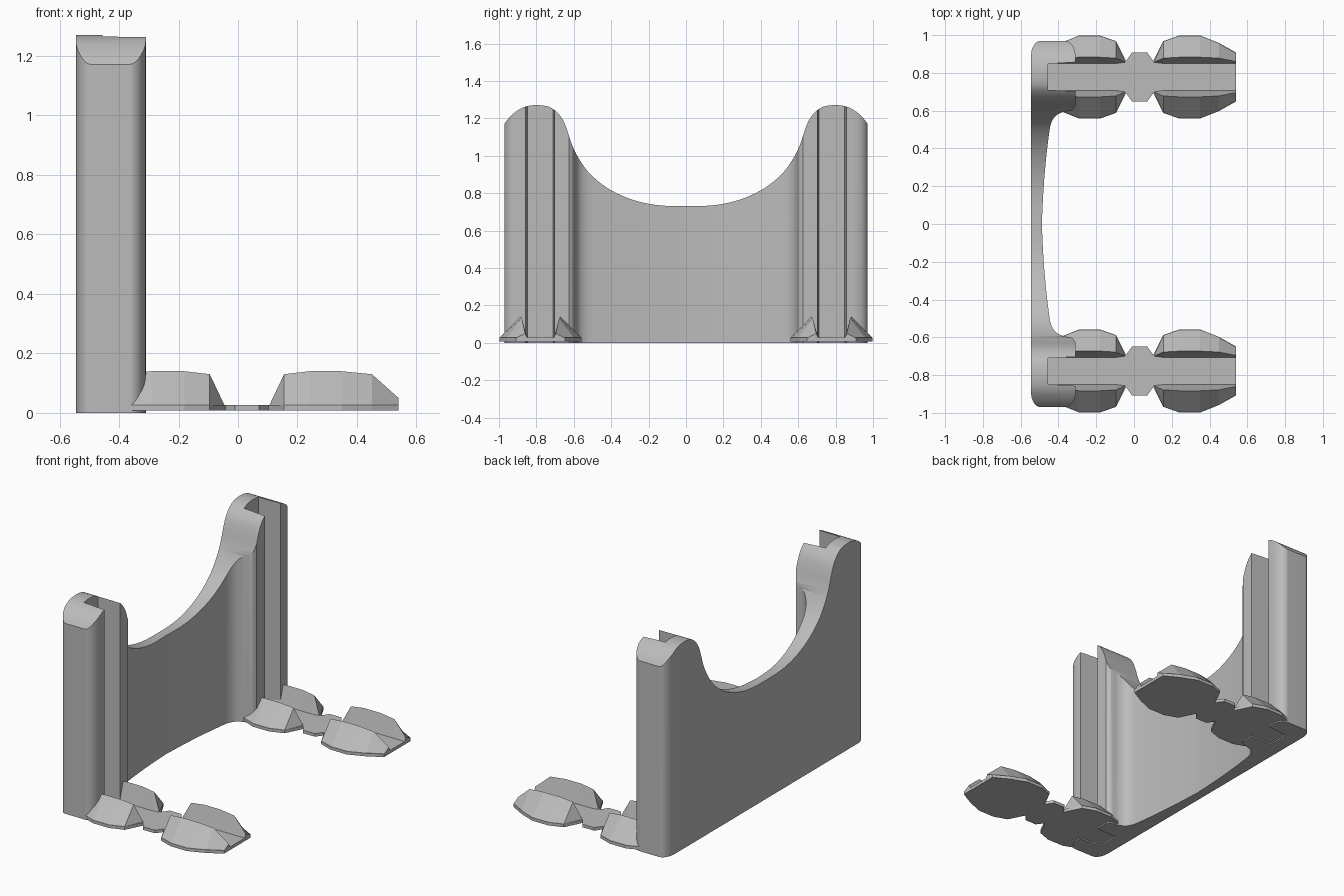
import bpy
import bmesh
import math
from mathutils import Vector

cube = bpy.data.objects.get("Cube")
if cube:
    bpy.data.objects.remove(cube, do_unlink=True)

GREY = (0.5, 0.5, 0.5, 1)
grey = bpy.data.materials.new("plain grey")
grey.use_nodes = True
grey.diffuse_color = GREY
grey.node_tree.nodes["Principled BSDF"].inputs["Base Color"].default_value = GREY


def make_object(name, bm):
    bmesh.ops.recalc_face_normals(bm, faces=bm.faces)
    mesh = bpy.data.meshes.new(name)
    bm.to_mesh(mesh)
    bm.free()
    mesh.materials.append(grey)
    obj = bpy.data.objects.new(name, mesh)
    bpy.context.collection.objects.link(obj)
    return obj


def add_prism(bm, outline, offset):
    """Extrude a closed outline of 3D points along an offset."""
    face = bm.faces.new([bm.verts.new(p) for p in outline])
    result = bmesh.ops.extrude_face_region(bm, geom=[face], use_keep_orig=True)
    moved = [g for g in result["geom"] if isinstance(g, bmesh.types.BMVert)]
    bmesh.ops.translate(bm, verts=moved, vec=offset)


def smooth_path(points, steps=5):
    """Catmull-Rom curve through 2D points."""
    pts = [Vector(p) for p in points]
    pts = [2 * pts[0] - pts[1]] + pts + [2 * pts[-1] - pts[-2]]
    path = []
    for a, b, c, d in zip(pts, pts[1:], pts[2:], pts[3:]):
        for i in range(steps):
            t = i / steps
            path.append(tuple(0.5 * (2 * b + (c - a) * t + (2 * a - 5 * b + 4 * c - d) * t**2
                                     + (3 * b - a - 3 * c + d) * t**3)))
    return path + [tuple(pts[-2])]


def corner(cx, cy, rx, ry, start, end, steps=8):
    """Elliptical rounded corner, angles in degrees."""
    angles = [math.radians(start + (end - start) * i / steps) for i in range(steps + 1)]
    return [(cx + rx * math.cos(a), cy + ry * math.sin(a)) for a in angles]


# Plan of the back plate: rounded column with a front slot, thinning to the middle
half = [(-0.545, 0)]
half += corner(-0.495, 0.89, 0.05, 0.08, 180, 90)
half += corner(-0.365, 0.89, 0.055, 0.08, 90, 0)
half += [(-0.31, 0.857), (-0.455, 0.848), (-0.455, 0.71), (-0.31, 0.703)]
half += smooth_path([(-0.31, 0.625), (-0.33, 0.602), (-0.375, 0.593), (-0.415, 0.572),
                     (-0.44, 0.53), (-0.452, 0.46), (-0.467, 0.33), (-0.48, 0.17), (-0.488, 0)])
plan = half + [(x, -y) for x, y in reversed(half[1:-1])]
bm = bmesh.new()
add_prism(bm, [(x, y, 0) for x, y in plan], (0, 0, 1.4))
plate = make_object("back_plate", bm)

# Side silhouette that trims the plate: two rounded tops and a scooped middle
edge = smooth_path([(0, 0.73), (0.12, 0.733), (0.22, 0.747), (0.32, 0.777), (0.42, 0.827),
                    (0.51, 0.9), (0.57, 0.98), (0.61, 1.06), (0.64, 1.15), (0.67, 1.21),
                    (0.72, 1.256), (0.78, 1.27), (0.84, 1.267), (0.89, 1.249),
                    (0.94, 1.21), (0.975, 1.165)], 4)
side = [(-y, z) for y, z in reversed(edge[1:])] + edge + [(1.1, 1.1), (1.1, -0.1), (-1.1, -0.1), (-1.1, 1.1)]
bm = bmesh.new()
add_prism(bm, [(-0.8, y, z) for y, z in side], (0.8, 0, 0))
cutter = make_object("silhouette_cutter", bm)
cutter.hide_render = True

trim = plate.modifiers.new("trim", "BOOLEAN")
trim.operation = "INTERSECT"
trim.solver = "EXACT"
trim.object = cutter
bpy.ops.object.select_all(action="DESELECT")
bpy.context.view_layer.objects.active = plate
plate.select_set(True)
bpy.ops.object.modifier_apply(modifier=trim.name)
bpy.data.objects.remove(cutter, do_unlink=True)
bpy.ops.object.shade_smooth_by_angle(angle=math.radians(30))
weighted = plate.modifiers.new("flat faces", "WEIGHTED_NORMAL")
weighted.keep_sharp = True

# Foot stations: distance from the neck, rim half width, ridge half width, ridge height
STATIONS = [(0.125, 0.19, 0.10, 0.13), (0.21, 0.22, 0.105, 0.14), (0.32, 0.22, 0.105, 0.14),
            (0.42, 0.18, 0.10, 0.13), (0.51, 0.13, 0.082, 0.05)]
NECK_X, FOOT_Y, CHANNEL, BASE, FLOOR = 0.03, 0.778, 0.071, 0.008, 0.027


def add_wing(bm, sx, sy, cy):
    """Faceted guide beside the channel, tapering to a point at the neck."""
    def vert(u, v, z):
        return bm.verts.new((NECK_X + sx * u, cy + sy * v, z))
    tip = vert(0.075, 0.078, FLOOR - 0.002)
    rings = [[vert(u, rim, FLOOR - 0.002), vert(u, ridge, z), vert(u, CHANNEL, FLOOR - 0.002)]
             for u, rim, ridge, z in STATIONS]
    for i in range(3):
        j = (i + 1) % 3
        bm.faces.new((tip, rings[0][i], rings[0][j]))
        for a, b in zip(rings, rings[1:]):
            bm.faces.new((a[i], b[i], b[j], a[j]))
    bm.faces.new(rings[-1])


def make_foot(name, cy):
    bm = bmesh.new()
    # thin base: front lobe, neck, and rear lobe ending inside the column
    quarter = [(0.04, 0.13), (0.072, 0.085)] + [s[:2] for s in STATIONS]
    rear = [(-u, v) for u, v in reversed(quarter[:-1])] + []
    upper = [(-0.485, CHANNEL), (-0.42, CHANNEL)] + rear + quarter
    outline = upper + [(u, -v) for u, v in reversed(upper)]
    add_prism(bm, [(NECK_X + u, cy + v, BASE) for u, v in outline], (0, 0, FLOOR - BASE))
    for sx in (1, -1):
        for sy in (1, -1):
            add_wing(bm, sx, sy, cy)
    return make_object(name, bm)


make_foot("back_foot", FOOT_Y)
make_foot("front_foot", -FOOT_Y)
